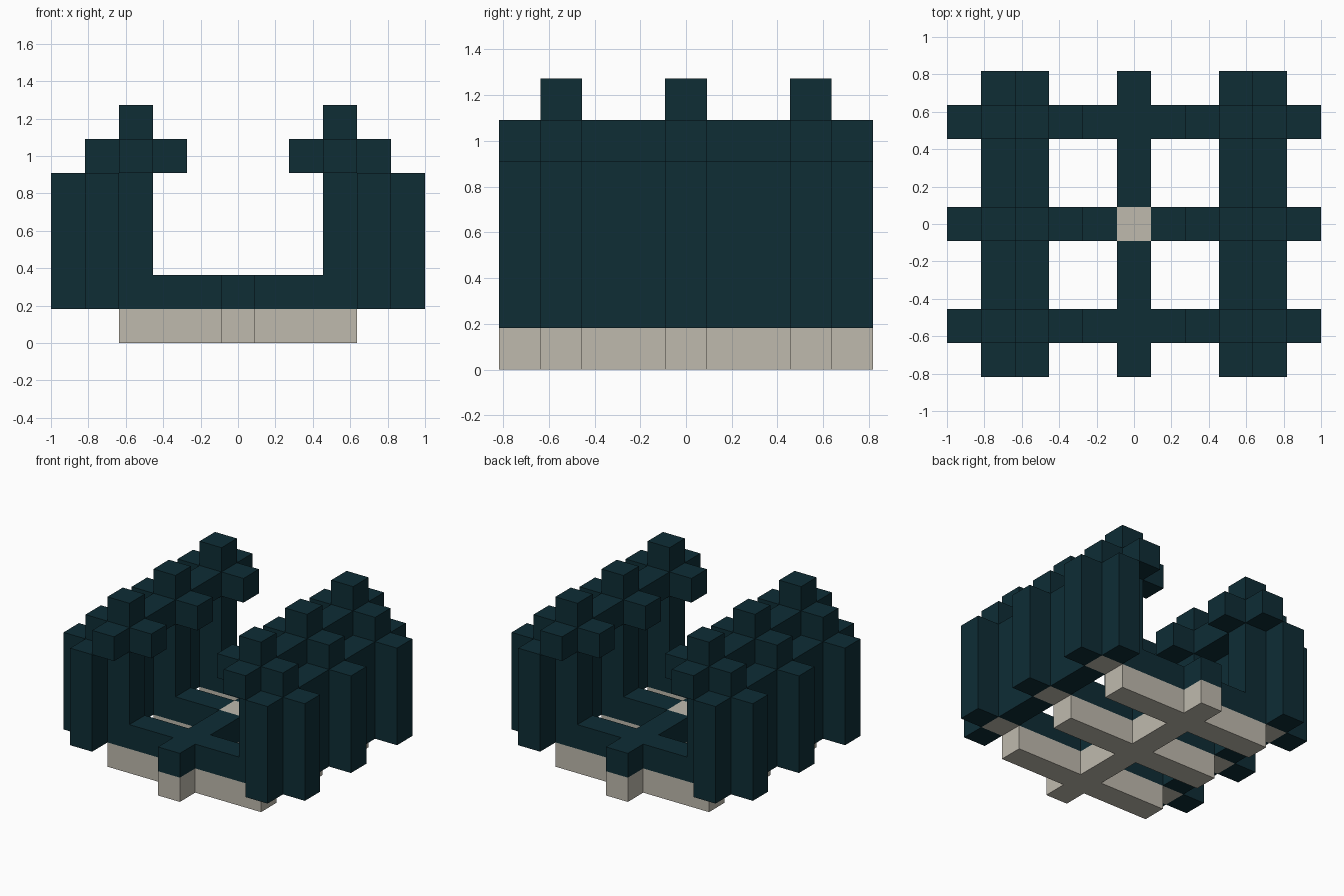
import bpy
import bmesh
from mathutils import Vector

if "Cube" in bpy.data.objects:
    bpy.data.objects.remove(bpy.data.objects["Cube"], do_unlink=True)

UNIT = 2 / 11                 # edge of one block
ROWS = (-3, 0, 3)             # frames across the model
ALONG = range(-4, 5)          # full depth


def material(name, colour):
    mat = bpy.data.materials.new(name)
    mat.use_nodes = True
    mat.diffuse_color = (*colour, 1)
    bsdf = mat.node_tree.nodes["Principled BSDF"]
    bsdf.inputs["Base Color"].default_value = (*colour, 1)
    bsdf.inputs["Roughness"].default_value = 0.8
    return mat


teal = material("dark teal", (0.0044, 0.026, 0.036))
cream = material("warm cream", (0.52, 0.49, 0.42))


def blocks(xs, ys, zs):
    """All grid cells in a box of ranges."""
    return {(x, y, z) for x in xs for y in ys for z in zs}


def both(cells):
    """Mirror cells across x = 0."""
    return cells | {(-x, y, z) for x, y, z in cells}


# Base: a spine crossed by three sleepers
base = blocks(range(-3, 4), ROWS, [0]) | blocks([0], ALONG, [0])

# Floor: the same cross pattern one block higher, with a cream hub
hub = {(0, 0, 1)}
floor = (blocks(range(-2, 3), ROWS, [1]) | blocks([0], ALONG, [1])) - hub

# Walls: long panels with cream cores at the foot, posts inside and outside
cores = both(blocks([4], ROWS, [1]))
panels = both(blocks([4], ALONG, range(1, 5))) - cores
outer_posts = both(blocks([5], ROWS, range(1, 5)))
inner_posts = both(blocks([3], ROWS, range(1, 5)))

# Top: rails with crossing arms and raised caps
rails = both(blocks([3], ALONG, [5]))
arms = both(blocks([2, 4], ROWS, [5]))
caps = both(blocks([3], ROWS, [6]))

parts = [
    ("base", base, cream),
    ("floor", floor, teal),
    ("floor_hub", hub, cream),
    ("wall_cores", cores, cream),
    ("wall_panels", panels, teal),
    ("outer_posts", outer_posts, teal),
    ("inner_posts", inner_posts, teal),
    ("top_rails", rails, teal),
    ("rail_arms", arms, teal),
    ("rail_caps", caps, teal),
]
solid = set().union(*(cells for _, cells, _ in parts))
AXES = [Vector(a) for a in ((1, 0, 0), (0, 1, 0), (0, 0, 1))]


def build(name, cells, mat):
    """Make one part from its cells, keeping only exposed sides."""
    bm = bmesh.new()
    for cell in sorted(cells):
        centre = Vector(cell) + AXES[2] / 2
        for i in range(3):
            for sign in (-1, 1):
                n = AXES[i] * sign
                if tuple(int(c) for c in Vector(cell) + n) in solid:
                    continue
                u = AXES[(i + 1) % 3]
                v = n.cross(u)
                corners = [n + u + v, n - u + v, n - u - v, n + u - v]
                bm.faces.new([bm.verts.new((centre + c / 2) * UNIT)
                              for c in corners])
    bmesh.ops.remove_doubles(bm, verts=bm.verts, dist=UNIT / 100)
    bm.normal_update()
    mesh = bpy.data.meshes.new(name)
    bm.to_mesh(mesh)
    bm.free()
    mesh.materials.append(mat)
    bpy.context.collection.objects.link(bpy.data.objects.new(name, mesh))


for part in parts:
    build(*part)
